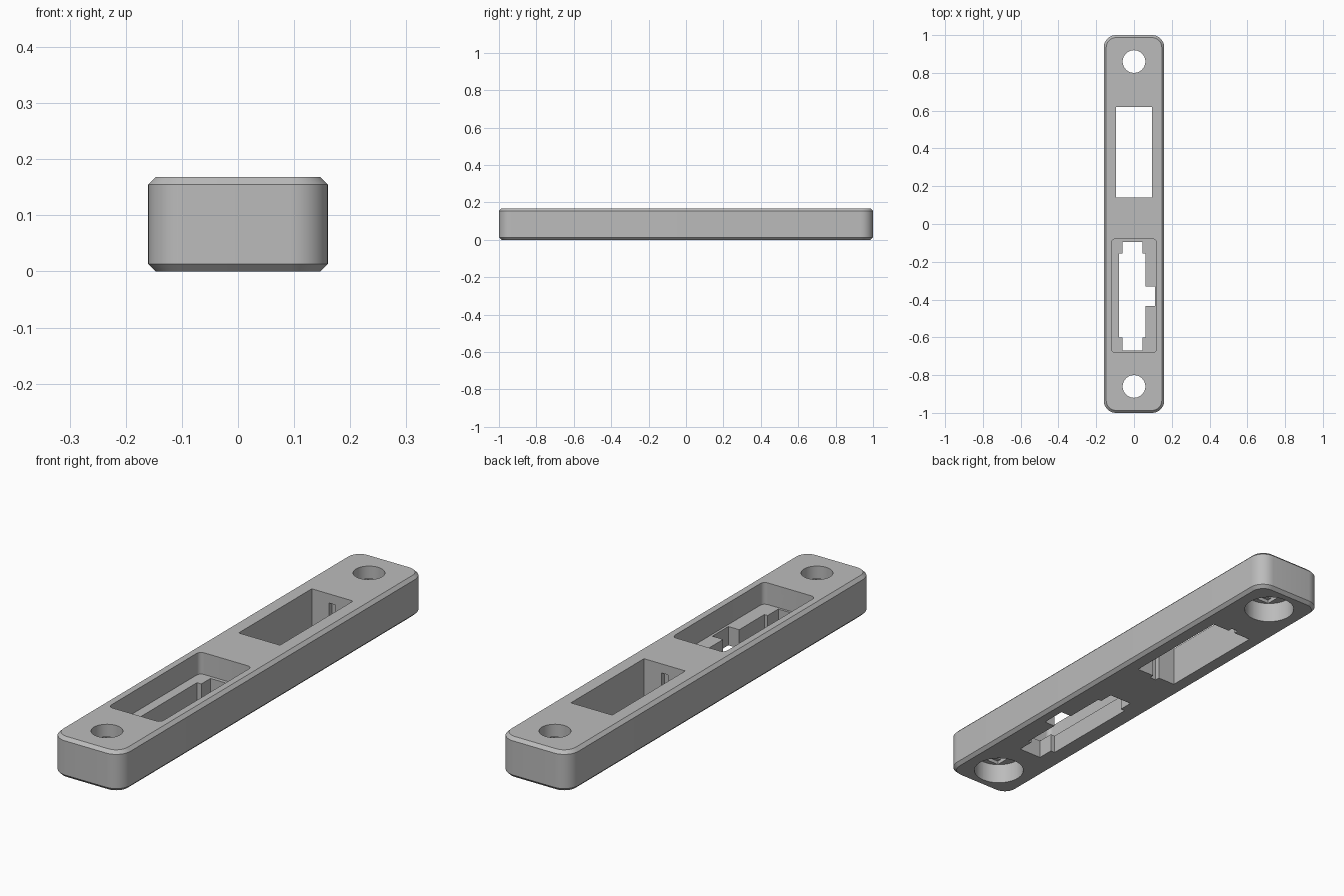
import bpy
import bmesh
import math

old = bpy.data.objects.get("Cube")
if old:
    bpy.data.objects.remove(old, do_unlink=True)

HEIGHT = 0.168
CHAMFER = 0.013
OVER = 0.05  # how far cutters reach past the body


def rounded_outline(x0, x1, y0, y1, r, steps=10):
    """Counter-clockwise rectangle outline with rounded corners."""
    if r <= 0:
        return [(x0, y0), (x1, y0), (x1, y1), (x0, y1)]
    corners = [(x1 - r, y1 - r), (x0 + r, y1 - r), (x0 + r, y0 + r), (x1 - r, y0 + r)]
    points = []
    for quarter, (cx, cy) in enumerate(corners):
        for i in range(steps + 1):
            a = (quarter + i / steps) * math.pi / 2
            points.append((cx + r * math.cos(a), cy + r * math.sin(a)))
    return points


def loft(name, layers):
    """Closed solid through stacked outlines given as (z, outline)."""
    bm = bmesh.new()
    rings = [[bm.verts.new((x, y, z)) for x, y in outline] for z, outline in layers]
    n = len(rings[0])
    bm.faces.new(rings[0][::-1])
    bm.faces.new(rings[-1])
    for low, high in zip(rings, rings[1:]):
        for i in range(n):
            j = (i + 1) % n
            bm.faces.new((low[i], low[j], high[j], high[i]))
    mesh = bpy.data.meshes.new(name)
    bm.to_mesh(mesh)
    bm.free()
    obj = bpy.data.objects.new(name, mesh)
    bpy.context.collection.objects.link(obj)
    return obj


def cut(x0, x1, y0, y1, z0, z1, r=0.0, steps=10):
    """Remove a prism with optional rounded corners from the body."""
    outline = rounded_outline(x0, x1, y0, y1, r, steps)
    cutter = loft("cutter", [(z0, outline), (z1, outline)])
    cutter.hide_render = True
    mod = body.modifiers.new("cut", 'BOOLEAN')
    mod.operation = 'DIFFERENCE'
    mod.solver = 'EXACT'
    mod.object = cutter
    bpy.context.view_layer.objects.active = body
    bpy.ops.object.modifier_apply(modifier=mod.name)
    bpy.data.objects.remove(cutter, do_unlink=True)


def cut_round(y, radius, z0, z1):
    outline_r = radius * 0.9999
    cut(-radius, radius, y - radius, y + radius, z0, z1, outline_r, 14)


# Long bar with rounded corners and chamfered rims
def bar_outline(inset):
    return rounded_outline(-0.16 + inset, 0.16 - inset, -1 + inset, 1 - inset, 0.065 - inset)


body = loft("mounting_plate", [
    (0, bar_outline(CHAMFER)),
    (CHAMFER, bar_outline(0)),
    (HEIGHT - CHAMFER, bar_outline(0)),
    (HEIGHT, bar_outline(CHAMFER)),
])

TOP = HEIGHT + OVER

# Screw holes, counterbored from below with stepped shoulders
for y in (-0.86, 0.86):
    cut_round(y, 0.06, -OVER, TOP)
    cut_round(y, 0.1, -OVER, 0.085)
    cut(-0.06, 0.06, y - 0.078, y + 0.078, 0.05, 0.1)
    cut(-0.06, 0.06, y - 0.06, y + 0.06, 0.05, 0.115)

# Plain rectangular window with a small notch in each end wall
cut(-0.095, 0.095, 0.14, 0.62, -OVER, TOP)
cut(-0.015, 0.015, 0.12, 0.64, -OVER, 0.13)

# Shallow recess with a keyed opening in its floor
cut(-0.12, 0.12, -0.68, -0.08, 0.078, TOP, 0.02, 6)
cut(-0.08, 0.06, -0.6, -0.155, -OVER, 0.12)
cut(-0.06, 0.045, -0.67, -0.095, -OVER, 0.121)
cut(0.03, 0.11, -0.435, -0.33, -OVER, 0.122)

# Grey finish
grey = bpy.data.materials.new("grey")
grey.use_nodes = True
color = (0.5, 0.5, 0.5, 1)
grey.diffuse_color = color
grey.node_tree.nodes["Principled BSDF"].inputs["Base Color"].default_value = color
body.data.materials.clear()
body.data.materials.append(grey)
for poly in body.data.polygons:
    poly.material_index = 0

bpy.ops.object.select_all(action='DESELECT')
body.select_set(True)
bpy.context.view_layer.objects.active = body
bpy.ops.object.shade_smooth_by_angle(angle=math.radians(30))
